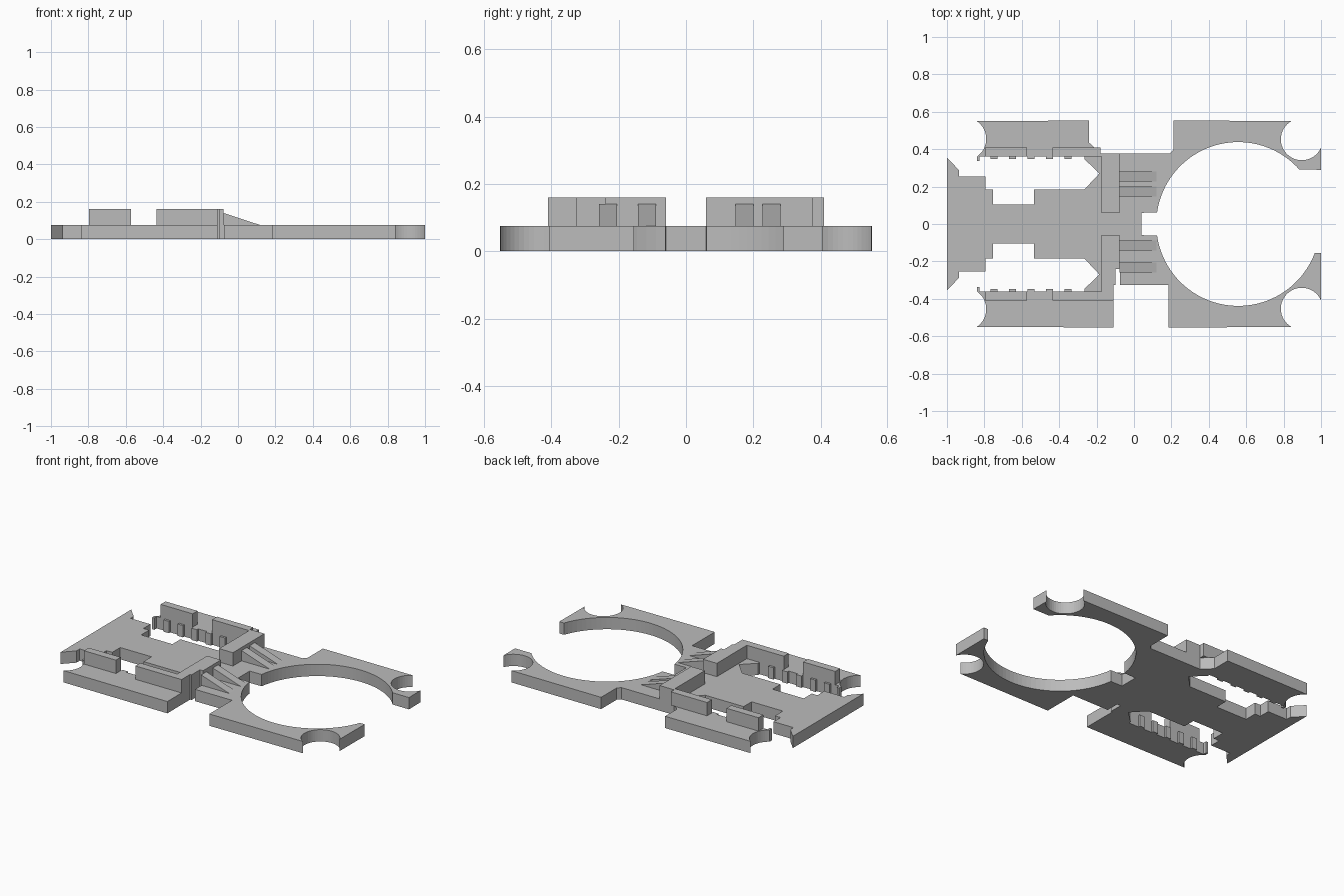
import bpy, bmesh
from math import sin, cos, radians

cube = bpy.data.objects.get("Cube")
if cube:
    bpy.data.objects.remove(cube)

BASE, WALL, RIB = 0.075, 0.16, 0.14

grey = bpy.data.materials.new("plain grey")
grey.use_nodes = True
grey.diffuse_color = (0.5, 0.5, 0.5, 1)
grey.node_tree.nodes["Principled BSDF"].inputs["Base Color"].default_value = (0.5, 0.5, 0.5, 1)


def arc(cx, cy, r, start, end, steps):
    angles = [radians(start + (end - start) * i / steps) for i in range(steps + 1)]
    return [(cx + r * cos(a), cy + r * sin(a)) for a in angles]


def prism(name, points, push):
    """Extrude a closed loop of 3D points along a vector."""
    bm = bmesh.new()
    face = bm.faces.new([bm.verts.new(p) for p in points])
    new = bmesh.ops.extrude_face_region(bm, geom=[face])["geom"]
    bmesh.ops.translate(bm, vec=push, verts=[v for v in new if isinstance(v, bmesh.types.BMVert)])
    bmesh.ops.recalc_face_normals(bm, faces=bm.faces)
    mesh = bpy.data.meshes.new(name)
    bm.to_mesh(mesh)
    bm.free()
    mesh.materials.append(grey)
    ob = bpy.data.objects.new(name, mesh)
    bpy.context.collection.objects.link(ob)
    return ob


def slab(name, outline, low, high):
    return prism(name, [(x, y, low) for x, y in outline], (0, 0, high - low))


def flip(points):
    return [(x, -y) for x, y in points]


def half_outline(shoulder, claw_tip, ring_angle):
    """Half of the base plate, from the tail corner round to the ring notch."""
    pts = [(-1, .355), (-.935, .287), (-.935, .255), (-.795, .255), (-.795, .185),
           (-.755, .185), (-.755, .105), (-.535, .105), (-.535, .185),
           (-.265, .185), (-.185, .27), (-.265, .347)]
    # Teeth along the outer side of the slot
    pts += [(-.265, .361)]
    for i in range(5):
        x = -.335 - i * .0985
        pts += [(x, .361), (x, .347), (x - .037, .347), (x - .037, .361)]
    pts += [(-.825, .361), (-.825, .337), (-.84, .337)]
    # Scalloped end, shoulder, claw and ring
    pts += arc(-.905, .455, .115, -56, 56, 16)
    pts += shoulder
    pts += arc(.897, .453, .112, 119, 335, 28)
    pts += claw_tip
    pts += arc(.557, 0, .438, ring_angle, 172, 40)
    return pts + [(.04, .06)]


left = half_outline(
    [(-.24, .553), (-.24, .435), (-.18, .377), (.19, .377), (.21, .397), (.21, .553)],
    [(1, .29)], 41.5)
right = half_outline(
    [(-.11, .553), (-.11, .325), (-.1, .325), (-.1, .24), (-.075, .24),
     (-.075, .325), (.185, .325), (.185, .553)],
    [(1, .155)], 20.7)
slab("base_plate", left + flip(right)[::-1], 0, BASE)

# Short rails beside the slots
rail = [(-.797, .361), (-.572, .361), (-.572, .41), (-.797, .41)]
slab("left_short_rail", rail, BASE, WALL)
slab("right_short_rail", flip(rail), BASE, WALL)

# Angled walls that turn across the front of each slot
inner = [(-.435, .41), (-.435, .361), (-.175, .361), (-.175, .06), (-.078, .06)]
slab("left_corner_wall", inner + [(-.078, .377), (-.18, .377), (-.18, .41)], BASE, WALL)
slab("right_corner_wall",
     flip(inner + [(-.078, .24), (-.1, .24), (-.1, .325), (-.11, .325), (-.11, .41)]),
     BASE, WALL)

# Sloping ribs that brace the walls
for name, y in (("left_inner", .147), ("left_outer", .228), ("right_inner", -.142), ("right_outer", -.258)):
    prism(name + "_rib", [(-.078, y, BASE), (.12, y, BASE), (-.078, y, RIB)], (0, .053, 0))
